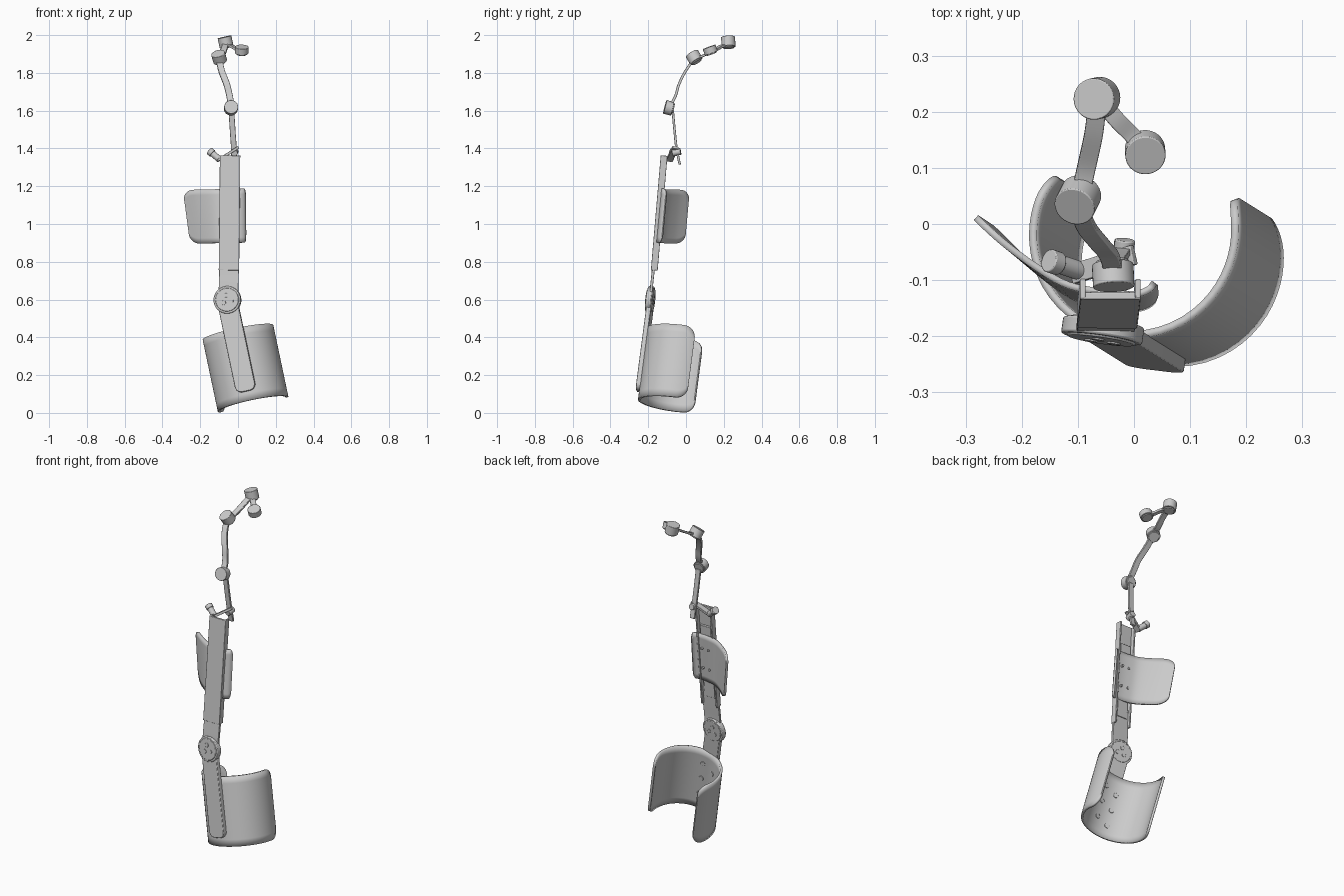
import bpy, bmesh, math
from mathutils import Vector, Matrix

if "Cube" in bpy.data.objects:
    bpy.data.objects.remove(bpy.data.objects["Cube"], do_unlink=True)

grey = bpy.data.materials.new("light_grey")
grey.use_nodes = True
grey.diffuse_color = (0.6, 0.6, 0.6, 1)
grey.node_tree.nodes["Principled BSDF"].inputs["Base Color"].default_value = (0.6, 0.6, 0.6, 1)
made = []


def finish(name, bm, matrix=None, bevel=0.0, thickness=0.0):
    """Turn a bmesh into a finished object."""
    bmesh.ops.recalc_face_normals(bm, faces=bm.faces)
    mesh = bpy.data.meshes.new(name)
    bm.to_mesh(mesh)
    bm.free()
    mesh.materials.append(grey)
    obj = bpy.data.objects.new(name, mesh)
    bpy.context.scene.collection.objects.link(obj)
    if matrix:
        obj.matrix_world = matrix
    if thickness:
        mod = obj.modifiers.new("Thickness", 'SOLIDIFY')
        mod.thickness, mod.offset = thickness, 0
    if bevel:
        mod = obj.modifiers.new("Bevel", 'BEVEL')
        mod.width, mod.segments, mod.limit_method = bevel, 2, 'ANGLE'
    made.append(obj)
    return obj


def cylinder(name, center, axis, radius, length, matrix=None, bevel=0.002, sides=32):
    bm = bmesh.new()
    turn = Vector(axis).to_track_quat('Z', 'Y').to_matrix().to_4x4()
    bmesh.ops.create_cone(bm, cap_ends=True, segments=sides, radius1=radius, radius2=radius,
                          depth=length, matrix=Matrix.Translation(center) @ turn)
    return finish(name, bm, matrix, bevel)


def plate(name, low, high, corner, matrix=None):
    """Box whose corners are rounded as seen along y."""
    bm = bmesh.new()
    low, high = Vector(low), Vector(high)
    bmesh.ops.create_cube(bm, size=1)
    for v in bm.verts:
        v.co = (low + high) / 2 + v.co * (high - low)
    edges = [e for e in bm.edges if abs(e.verts[0].co.y - e.verts[1].co.y) > 1e-5]
    bmesh.ops.bevel(bm, geom=edges, offset=corner, segments=8, profile=0.5, affect='EDGES')
    return finish(name, bm, matrix, 0.003)


def smooth_path(pts, steps):
    """Catmull-Rom samples through the points."""
    p = [Vector(q) for q in pts]
    p = [p[0] * 2 - p[1]] + p + [p[-1] * 2 - p[-2]]
    out = []
    for i in range(1, len(p) - 2):
        a, b, c, d = p[i - 1:i + 3]
        for k in range(steps):
            t = k / steps
            out.append(0.5 * (2 * b + (c - a) * t + (2 * a - 5 * b + 4 * c - d) * t ** 2
                              + (3 * b - a - 3 * c + d) * t ** 3))
    return out + [p[-2]]


def ribbon(name, pts, width, thick, side=(1, 0, 0), steps=6, bevel=0.002):
    """Rectangular bar swept along a path, its width along side."""
    path = smooth_path(pts, steps) if len(pts) > 2 else [Vector(q) for q in pts]
    bm = bmesh.new()
    rings = []
    for i, p in enumerate(path):
        tan = (path[min(i + 1, len(path) - 1)] - path[max(i - 1, 0)]).normalized()
        s = Vector(side)
        s = (s - tan * s.dot(tan)).normalized()
        n = tan.cross(s)
        rings.append([bm.verts.new(p + s * width / 2 * a + n * thick / 2 * b)
                      for a, b in ((-1, -1), (1, -1), (1, 1), (-1, 1))])
    for r, q in zip(rings, rings[1:]):
        for k in range(4):
            bm.faces.new((r[k], r[(k + 1) % 4], q[(k + 1) % 4], q[k]))
    bm.faces.new(rings[0])
    bm.faces.new(rings[-1])
    return finish(name, bm, None, bevel)


def shell(name, curve, span, height, corner, thick, matrix, flare=0.0, columns=48, rows=10):
    """Curved sheet with rounded corners; curve maps 0..1 to x, y."""
    bm = bmesh.new()
    grid = []
    for i in range(columns + 1):
        t = 0.5 - 0.5 * math.cos(math.pi * i / columns)
        e = min(t, 1 - t) * span
        cut = corner - math.sqrt(corner ** 2 - (corner - e) ** 2) if e < corner else 0
        x, y = curve(t)
        column = []
        for j in range(rows + 1):
            z = cut + (height - 2 * cut) * j / rows
            f = 1 + flare * (z / height - 0.5)
            column.append(bm.verts.new((x * f, y, z)))
        grid.append(column)
    for a, b in zip(grid, grid[1:]):
        for j in range(rows):
            bm.faces.new((a[j], b[j], b[j + 1], a[j + 1]))
    return finish(name, bm, matrix, 0.0, thick)


# Leaning frame of the lower leg
up = Vector((-0.08, 0.05, 0.38)).normalized()
back = Vector((0.12, 0.99, 0))
back = (back - up * back.dot(up)).normalized()
side = back.cross(up)
shin = Matrix.Translation((0.08, -0.065, 0.046)) @ Matrix((side, back, up)).transposed().to_4x4()

# Calf cuff, open at the back
R = 0.184
START, END = math.radians(-208), math.radians(28)


def cuff_curve(t):
    a = START + (END - START) * t
    return R * math.cos(a), R * math.sin(a)


shell("calf_cuff", cuff_curve, R * (END - START), 0.392, 0.06, 0.014, shin)

# Shin strut and cuff rivets
plate("shin_strut", (-0.052, -0.206, 0.05), (0.056, -0.18, 0.56), 0.035, shin)
for i, z in enumerate((0.09, 0.19, 0.29)):
    for x in (-0.035, 0.035):
        y = -math.sqrt((R - 0.007) ** 2 - x * x)
        cylinder(f"cuff_rivet_{i}", (x, y, z + x * 0.4), (-x, -y, 0), 0.014, 0.008, shin, 0.001, 16)

# Knee hinge with bolts on both faces
hinge = Vector((0.004, -0.197, 0.547))
cylinder("knee_hinge", hinge, (0, 1, 0), 0.073, 0.03, shin, 0.004, 48)
cylinder("knee_hinge_cap", hinge, (0, 1, 0), 0.062, 0.037, shin, 0.003, 48)
for i in range(3):
    a = math.radians(90 + 120 * i)
    spot = hinge + Vector((math.cos(a), 0, math.sin(a))) * 0.024
    cylinder(f"knee_bolt_{i}", spot, (0, 1, 0), 0.012, 0.043, shin, 0.001, 16)

# Thigh bar: a channel open at the back, with a sliding insert
ribbon("knee_link", [(-0.05, -0.187, 0.57), (-0.05, -0.183, 0.66), (-0.048, -0.175, 0.74), (-0.046, -0.163, 0.86)],
       0.104, 0.015)
foot, head = Vector((-0.048, -0.18, 0.755)), Vector((-0.042, -0.128, 1.362))
ribbon("thigh_bar", [foot, head], 0.108, 0.012)
for s in (-1, 1):
    shift = Vector((s * 0.049, 0.013, 0))
    ribbon("thigh_bar_flange", [foot + shift, head + shift], 0.01, 0.034)
ribbon("thigh_bar_insert", [foot.lerp(head, 0.08) + Vector((0, 0.012, 0)),
                            foot.lerp(head, 0.8) + Vector((0, 0.012, 0))], 0.07, 0.014)

# Thigh pad, curving back on the right side
pad_path = smooth_path([(-0.225, 0.125), (-0.16, 0.065), (-0.08, 0.008), (-0.02, -0.01),
                        (0.04, -0.016), (0.07, -0.008), (0.082, 0.008)], 12)


def pad_curve(t):
    f = t * (len(pad_path) - 1)
    i = min(int(f), len(pad_path) - 2)
    p = Vector(pad_path[i]).lerp(Vector(pad_path[i + 1]), f - i)
    return p.x, p.y


lean = Matrix.Identity(4)
lean[1][2] = 0.09
lean[0][2] = -0.04
lean[2][0] = 0.02
pad = shell("thigh_pad", pad_curve, 0.36, 0.285, 0.05, 0.012, None, 0.12)
pad.data.transform(Matrix.Translation((-0.038, -0.135, 0.9)) @ lean)
for z in (0.98, 1.1):
    for x in (-0.065, -0.02):
        cylinder("pad_rivet", (x, -0.141 + 0.09 * (z - 0.9), z), (0, 1, 0), 0.007, 0.018, None, 0, 12)

# Hip bracket at the top of the bar
ribbon("hip_bracket", [(-0.11, -0.09, 1.335), (0.0, -0.055, 1.405)], 0.035, 0.014, (0, 1, 0))
cylinder("hip_peg", (-0.122, -0.075, 1.362), (-0.06, 0.02, 0.05), 0.017, 0.07)
cylinder("hip_peg_head", (-0.143, -0.068, 1.38), (-0.06, 0.02, 0.05), 0.021, 0.024)
cylinder("bracket_pin", (-0.018, -0.05, 1.38), (0.1, 1, 0.2), 0.018, 0.045)

# Jointed upper chain: links
ribbon("lower_chain_link", [(-0.02, -0.033, 1.315), (-0.022, -0.05, 1.4), (-0.028, -0.06, 1.49),
                            (-0.035, -0.07, 1.6)], 0.03, 0.013)
ribbon("curved_chain_link", [(-0.037, -0.08, 1.63), (-0.045, -0.055, 1.68), (-0.06, -0.037, 1.74),
                             (-0.085, -0.005, 1.805), (-0.1, 0.035, 1.865)], 0.034, 0.014)
ribbon("upper_chain_link", [(-0.095, 0.055, 1.88), (-0.085, 0.1, 1.895), (-0.072, 0.16, 1.93),
                            (-0.066, 0.21, 1.955)], 0.033, 0.013)
ribbon("end_chain_link", [(-0.055, 0.215, 1.95), (-0.03, 0.185, 1.94), (-0.005, 0.16, 1.925),
                          (0.012, 0.14, 1.92)], 0.03, 0.013, (1, 1, 0))

# Jointed upper chain: round joints, each with a stepped cap
joints = {
    "elbow_joint": ((-0.037, -0.092, 1.615), (0.05, -0.95, 0.25), 0.037, 0.042),
    "bend_joint": ((-0.1, 0.043, 1.882), (-0.25, -0.5, 0.83), 0.037, 0.05),
    "top_joint": ((-0.066, 0.224, 1.964), (-0.22, -0.05, 0.97), 0.037, 0.054),
    "end_joint": ((0.02, 0.128, 1.921), (0.03, -0.35, 0.94), 0.036, 0.036),
}
for name, (center, axis, radius, length) in joints.items():
    axis = Vector(axis).normalized()
    cylinder(name, center, axis, radius, length)
    cylinder(name + "_cap", Vector(center) - axis * length / 2, axis, radius * 0.8, 0.012)

# Keep hard edges crisp and curved faces smooth
bpy.context.view_layer.update()
bpy.ops.object.select_all(action='DESELECT')
for obj in made:
    obj.select_set(True)
bpy.context.view_layer.objects.active = made[0]
bpy.ops.object.shade_smooth_by_angle(angle=math.radians(35))
